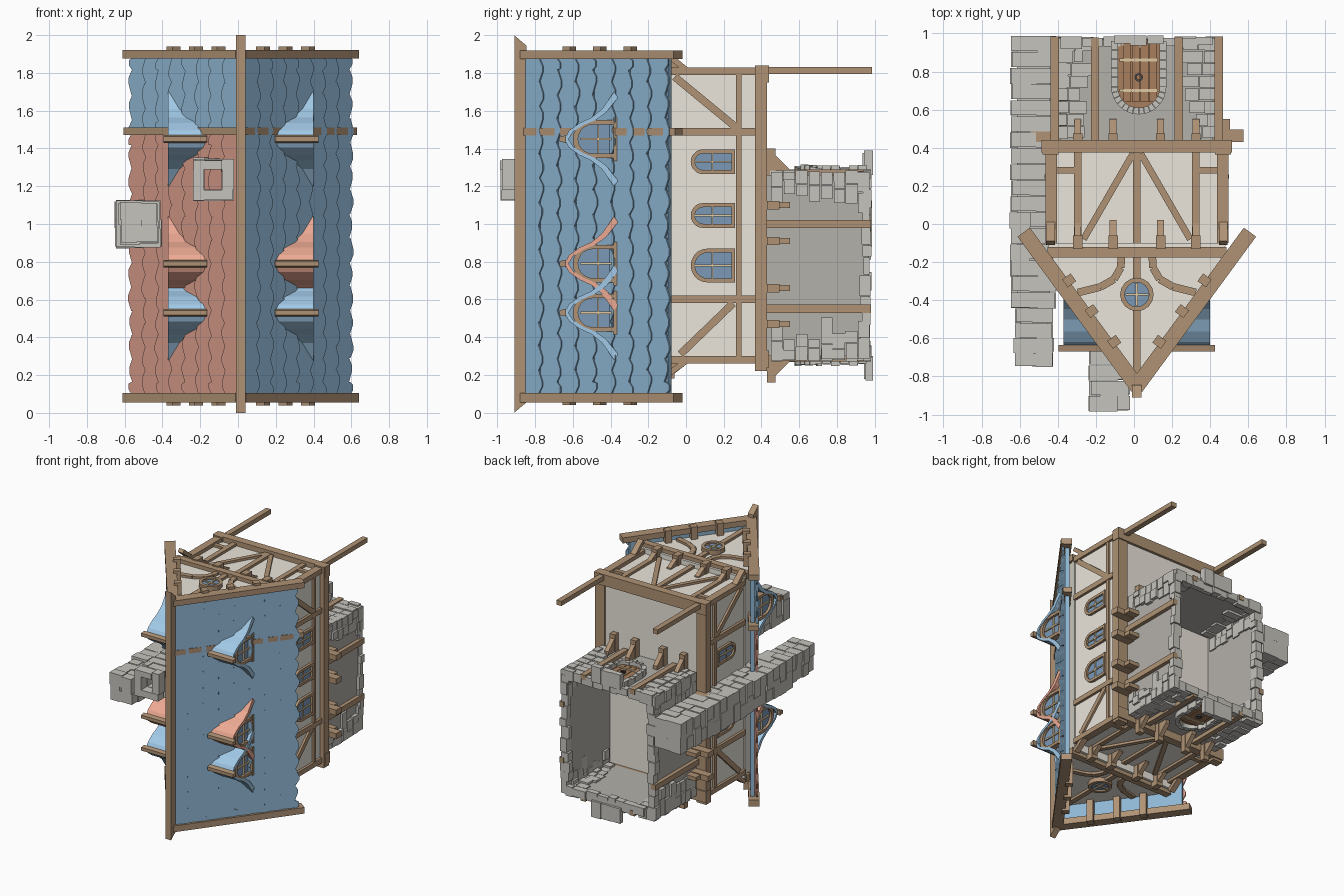
import bpy, bmesh, math, random
from mathutils import Vector

if "Cube" in bpy.data.objects:
    bpy.data.objects.remove(bpy.data.objects["Cube"])
random.seed(4)
R = random.uniform
COL = dict(wood=(174, 145, 116), blue=(142, 181, 210), red=(212, 154, 136), plaster=(234, 229, 218), grey=(178, 175, 169),
           stone=(196, 194, 187), glass=(122, 152, 182), door=(166, 126, 94), bar=(224, 200, 162), iron=(80, 78, 76),
           pale=(160, 200, 230), pink=(236, 168, 146))
groups = {}
def grp(name, mat):
    return groups.setdefault((name, mat), bmesh.new())

def hull(g, lo, hi):
    lo, hi = [g.verts.new(p) for p in lo], [g.verts.new(p) for p in hi]
    g.faces.new(lo[::-1])
    g.faces.new(hi)
    for i in range(len(lo)):
        j = (i + 1) % len(lo)
        g.faces.new((lo[i], lo[j], hi[j], hi[i]))

def prism(g, pts, w0, w1, M):  # outline extruded from depth w0 to w1 through mapping M
    hull(g, [M(a, b, w0) for a, b in pts], [M(a, b, w1) for a, b in pts])

def rect(g, M, a0, a1, b0, b1, w0, w1):
    prism(g, [(a0, b0), (a1, b0), (a1, b1), (a0, b1)], w0, w1, M)

def box(g, *c):
    rect(g, lambda a, b, w: (a, b, w), *c)

def bar(g, M, pts, width, w0, w1):  # flat timber along a path in a wall plane
    for p, q in zip(pts, pts[1:]):
        p, q = Vector(p), Vector(q)
        d = (q - p).normalized()
        n = Vector((-d.y, d.x)) * width / 2
        prism(g, [p + n, p - n, q - n, q + n], w0, w1, M)

def ring(g, M, o, i, w0, w1):  # frame between two matching outlines
    for k in range(len(o) - 1):
        prism(g, [o[k], o[k + 1], i[k + 1], i[k]], w0, w1, M)

def arch(c, h, top, bottom, n=10):
    an = [math.pi * i / n for i in range(n + 1)]
    return [(c - h, bottom)] + [(c - h * math.cos(t), top + h - h * math.sin(t)) for t in an] + [(c + h, bottom)]

def circle(cx, cy, r, n=16):
    return [(cx + r * math.cos(2 * math.pi * i / n), cy + r * math.sin(2 * math.pi * i / n)) for i in range(n + 1)]

CX = .015  # the house sits slightly off centre
def side(s, x0):  # wall facing +-x: (z, y, outwards)
    return lambda a, b, w: (CX + s * (x0 + w), b, a)
def end(s, z0):  # wall facing +-z: (x, y, outwards)
    return lambda a, b, w: (CX + a, b, z0 + s * w)
def across(M):  # same wall, profile seen from its side
    return lambda a, b, w: M(w, a, b)
A, B = Vector((0, -.86)), Vector((.58, -.07))
D, L = (B - A).normalized(), (B - A).length
def slope(s):  # roof plane: (z, distance down the slope, outwards)
    return lambda a, b, w: (CX + s * (D.x * b + D.y * w), A.y + D.y * b - D.x * w, a)
def roof_x(y):
    return (y - A.y) * D.x / D.y
wood, roofwood = grp("timber_frame", "wood"), grp("roof_timbers", "wood")
stone, bars = grp("base_stonework", "stone"), grp("window_bars", "bar")

# Roof slabs and pointed shingles, red on the lower left
for s in (1, -1):
    M = slope(s)
    rect(grp("roof_slabs", "blue"), M, .1, 1.88, 0, L - .03, -.03, 0)
    for z0, z1, c in [(.1, 1.88, "blue")] if s > 0 else [(.1, 1.48, "red"), (1.48, 1.88, "blue")]:
        n = round((z1 - z0) / .127)
        st = (z1 - z0) / n
        for r in range(8):
            b = r * .1185
            T = lambda a, v, w, b=b: M(a, v, w + (v - b) * .08)
            for i in range(n + r % 2):
                a0, a1 = max(z0, z0 + (i - r % 2 / 2) * st), min(z1, z0 + (i + 1 - r % 2 / 2) * st)
                e, m = b + .115 + R(-.006, .006), (a0 + a1) / 2 + R(-.015, .015)
                prism(grp("roof_tiles_" + c, c), [(a0, b), (a0, e), (m - .015, e + .024), (m + .015, e + .024),
                                                  (a1, e), (a1, b)], 0, .013, T)
    # Rafters and purlin ends
    for z0, z1, top in ((.055, .105, .035), (1.875, 1.92, .035), (1.47, 1.51, .021 if s > 0 else .03)):
        rect(roofwood, M, z0, z1, 0, L + .03, -.045, top)
    for b in (.265, .465, .665):
        for z0, z1 in ((.04, .24), (1.8, 1.94)):
            rect(roofwood, M, z0, z1, b - .025, b + .025, -.075, -.02)
prism(roofwood, [(0, -.91), (.055, -.845), (1.945, -.845), (2, -.91)], -.025, .025, side(1, 0))

# Bell-shaped dormers
half = [(0, -.645), (.045, -.62), (.085, -.565), (.115, -.5), (.16, -.445), (.25, -.382)]
prof = [(-a, y) for a, y in half[:0:-1]] + half
for s in (1, -1):
    M, w = side(s, .36), grp("dormer_frames", "wood")
    for zc, c in ((.53, "pale"), (.79, "pink"), (1.45, "pale")):
        out, inn = [(zc + a, y) for a, y in prof], [(zc + a * .88, y + .022) for a, y in prof]
        for quad in zip(out, out[1:], inn[1:], inn):
            hull(grp("dormer_roofs_" + c, c), [(CX + s * (roof_x(y) - .02), y, a) for a, y in quad],
                 [(CX + s * max(.385, roof_x(y)), y, a) for a, y in quad])
        o, i = arch(zc, .1, -.6, -.37), arch(zc, .077, -.572, -.37)
        ring(w, M, o, i, -.03, .02)
        rect(w, M, zc - .115, zc + .115, -.385, -.36, -.03, .022)
        prism(grp("dormer_glass", "glass"), i, -.03, 0, M)
        rect(bars, M, zc - .006, zc + .006, -.56, -.37, 0, .01)
        rect(bars, M, zc - .075, zc + .075, -.47, -.46, 0, .01)
        prism(w, [(zc - .02, -.635), (zc - .013, -.67), (zc + .013, -.67), (zc + .02, -.635)], -.18, .05, M)

# Upper floor and gable walls
pl = grp("upper_walls", "plaster")
rect(pl, end(1, 0), -.46, .46, -.12, .42, .28, 1.8)
prism(pl, [(-.47, -.1), (.47, -.1), (.42, -.24), (0, -.81), (-.42, -.24)], .22, 1.84, end(1, 0))

# Side timbers and windows
for s in (1, -1):
    M = side(s, .46)
    rect(wood, M, .22, 1.84, .365, .43, -.05, .035)
    rect(wood, M, .28, 1.8, .265, .295, -.01, .016)
    for z in (.28, .6, 1.49, 1.81):
        rect(wood, M, z - .02, z + .02, -.1, .37, -.04, .02)
    for p, q, t in (((1.78, -.06), (1.5, .28), .04), ((.31, -.03), (.58, .25), .04),
                    ((1.9, -.1), (1.81, .01), .03), ((.2, -.1), (.28, .01), .03)):
        bar(wood, M, [p, q], t, -.03, .016)
    for z, h in ((1.33, .066), (1.045, .066), (.78, .09))[::1 if s > 0 else 2]:
        o, i = arch(z, h, .025, .26), arch(z, h - .022, .047, .25)
        ring(grp("side_window_frames", "wood"), M, o, i, -.01, .02)
        rect(grp("side_window_frames", "wood"), M, z - h, z + h, .24, .26, -.01, .024)
        prism(grp("side_window_glass", "glass"), i, -.01, .006, M)
        rect(bars, M, z - .005, z + .005, .04, .25, .005, .014)
        rect(bars, M, z - h + .01, z + h - .01, .135, .143, .005, .014)

# Gable-end timbers, round windows and brackets
for s, zw, zg in ((1, 1.8, 1.84), (-1, .28, .22)):
    M, G, d = end(s, zw), end(s, zg), abs(zg - zw)
    rect(wood, M, -.5, .5, .375, .44, -.05, .04)
    for a in (-.46, -.31, 0, .31, .46):
        rect(wood, M, a - .02, a + .02, -.1, .38, -.01, .02)
    rect(wood, G, -.47, .47, -.175, -.12, -.02, .03)
    rect(wood, G, -.02, .02, -.8, -.15, -.01, .02)
    for k in (1, -1):
        bar(wood, M, [(k * .02, .37), (k * .28, -.08)], .035, -.01, .018)
        bar(wood, M, [(k * .31, .282), (k * .46, .282)], .035, -.01, .018)
        bar(wood, G, [(k * .08, -.16), (k * .085, -.23), (k * .12, -.29), (k * .19, -.33), (k * .31, -.36)], .04, -.01, .018)
        for x in (k * .125, k * .31):
            rect(wood, M, x - .025, x + .025, -.13, -.06, -.01, d + .04)
            prism(wood, [(-.07, -.01), (-.07, d + .02), (.02, .01), (.02, -.01)], x - .018, x + .018, across(M))
    ring(grp("round_windows", "wood"), G, circle(0, -.37, .088), circle(0, -.37, .064), 0, .035)
    prism(grp("round_glass", "glass"), circle(0, -.37, .066)[:-1], 0, .022, G)
    rect(bars, G, -.006, .006, -.43, -.31, .02, .03)
    rect(bars, G, -.06, .06, -.376, -.364, .02, .03)

# Open-bottomed base: corner stones and a bottom course on every wall
X, Z0, Z1 = .40, .3, 1.26
def base_wall(M, lo, hi, beams):
    rect(grp("base_walls", "grey"), M, lo, hi, .42, .97, -.03, 0)
    for i in range(8):
        y = .45 + i * .066
        for c, k in ((lo, 1), (hi, -1)):
            p, width = c - k * .015, R(.1, .19) + .03 * (i > 3)
            m = width * R(.35, .65)
            for u, v in ((0, m - .004), (m, width)):
                rect(stone, M, *sorted((p + k * u, p + k * v)), y + R(-.004, .004), y + .062, -R(.03, .05), R(.012, .032))
    while lo < hi - .05:
        b = min(lo + R(.06, .12), hi)
        rect(stone, M, lo, b - .004, .93 + R(-.015, .01), .98 + R(-.01, .005), -R(.03, .06), R(.01, .028))
        lo = b
    for z in beams:
        rect(wood, M, z - .022, z + .022, .43, .98, -.01, .03)

for s, z0 in ((1, Z1), (-1, Z0)):
    M = side(s, X)
    base_wall(M, Z0, Z1, (1, .55))
    for z in (1.1, .91, .66, .47):  # joist ends under the overhang
        rect(wood, M, z - .022, z + .022, .43, .495, -.02, .16)
        rect(wood, M, z - .016, z + .016, .49, .55, -.02, .09)
    rect(grp("support_posts", "wood"), M, 1.795, 1.832, .42, .985, .008, .052)
    # End walls with arched doors
    M = end(s, z0)
    base_wall(M, -X, X, (-.22, .22))
    for x in (-.31, -.125, .125, .31):
        rect(wood, M, x - .024, x + .024, .43, .475, -.02, .14)
        prism(wood, [(.47, -.01), (.47, .11), (.55, .03), (.55, -.01)], x - .018, x + .018, across(M))
    o, i = arch(.01, .145, .575, .96, 14), arch(.01, .11, .61, .96, 14)
    lerp = lambda P, j, u: Vector(P[j]).lerp(Vector(P[j + 1]), u)
    for j in range(len(o) - 1):
        n = 5 if j in (0, len(o) - 2) else 1
        for t in range(n):
            u, v = t / n, (t + .94) / n
            prism(stone, [lerp(o, j, u), lerp(o, j, v), lerp(i, j, v), lerp(i, j, u)], -.02, R(.035, .055), M)
    prism(grp("doors", "door"), i, -.02, .012, M)
    for x in (-.07, -.025, .02, .065):
        rect(grp("doors", "door"), M, x, x + .04, .64, .95, .01, .02)
    for y in (.7, .86):
        rect(grp("door_straps", "bar"), M, -.09, .11, y - .008, y + .008, .01, .025)
    ring(grp("door_knockers", "iron"), M, circle(.01, .77, .022, 10), circle(.01, .77, .012, 10), .02, .034)
    for x in (-.12, -.035, .055):
        rect(stone, M, x, x + .085, .945 + R(-.01, .01), .99, 0, .125 + R(-.01, .01))

# Chimneys: alternating pinwheel courses of four blocks
def chimney(name, x0, x1, z0, z1, y0, y1, n, t, core):
    g, h = grp(name, "stone"), (y1 - y0) / n
    for i in range(n):
        j, u, c = [R(-.01, .01) for _ in range(4)], t + R(-.005, .005), i % 2
        q = [(x0 + u * (1 - c), x1 - u * c, z0 + j[0], z0 + u), (x1 - u, x1 + j[1], z0 + u * (1 - c), z1 - u * c),
             (x0 + u * c, x1 - u * (1 - c), z1 - u, z1 + j[2]), (x0 + j[3], x0 + u, z0 + u * c, z1 - u * (1 - c))]
        for k, (a, b, d, e) in enumerate(q):
            box(g, a, b, y0 + i * h + j[k] * .5, y0 + (i + 1) * h - .004, d, e)
    if core:
        box(g, x0 + .03, x1 - .03, y0 + .01, y1 - .005, z0 + .03, z1 - .03)
chimney("side_chimney_lower", -.645, -.41, .88, 1.12, -.44, .99, 17, .1, True)
chimney("side_chimney_upper", -.625, -.425, .9, 1.11, -.75, -.44, 4, .09, True)
chimney("roof_chimney", -.235, -.03, 1.125, 1.345, -.98, -.58, 5, .054, False)

# Turn every group into an object
for (name, mat), g in groups.items():
    bmesh.ops.recalc_face_normals(g, faces=g.faces[:])
    me = bpy.data.meshes.new(name)
    g.to_mesh(me)
    m = bpy.data.materials.get(mat) or bpy.data.materials.new(mat)
    m.diffuse_color = [(c / 255) ** 2.2 for c in COL[mat]] + [1]
    m.use_nodes = True
    m.node_tree.nodes["Principled BSDF"].inputs["Base Color"].default_value = m.diffuse_color
    me.materials.append(m)
    bpy.context.collection.objects.link(bpy.data.objects.new(name, me))
